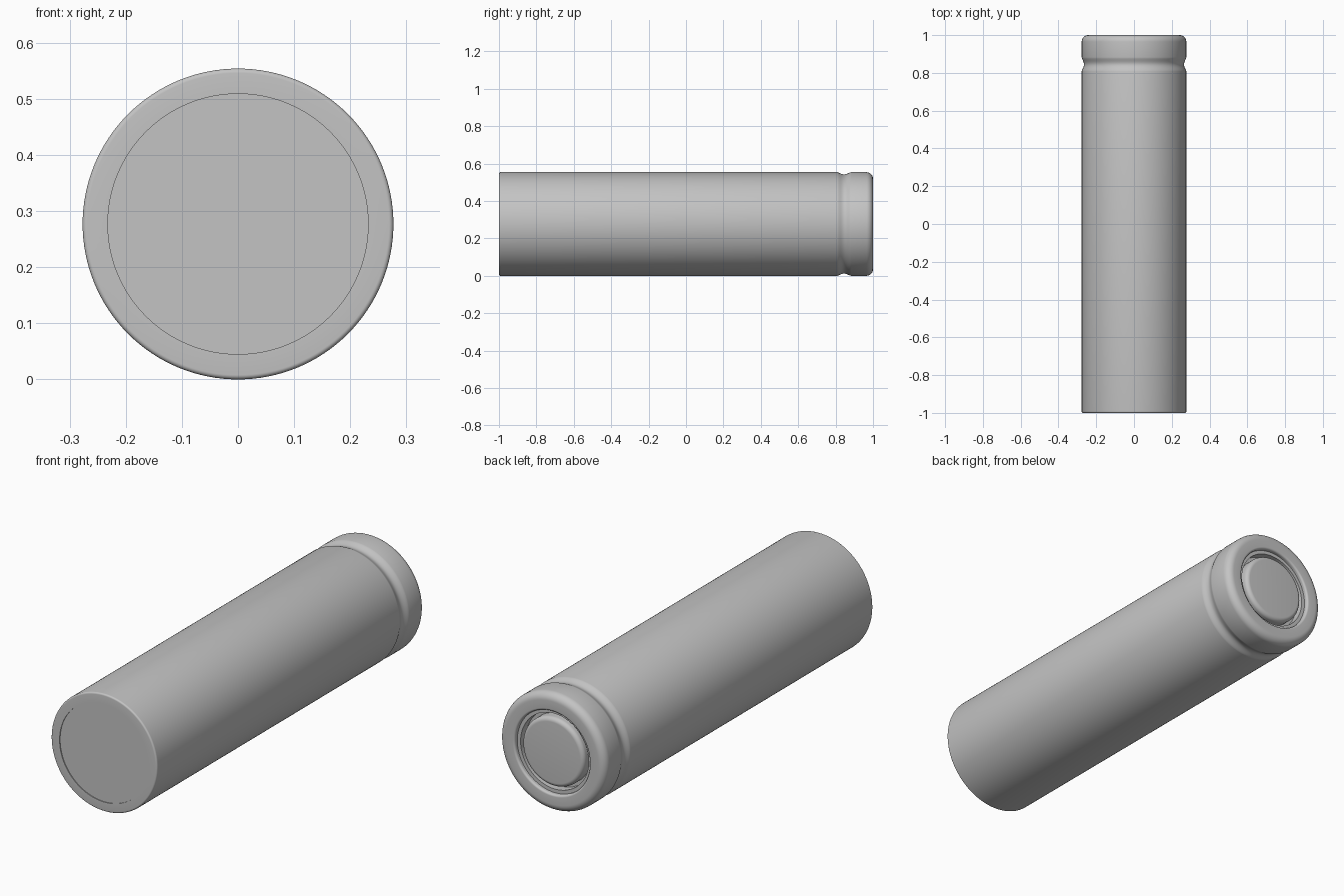
import bpy
import math
from mathutils import Vector

cube = bpy.data.objects.get("Cube")
if cube:
    bpy.data.objects.remove(cube)

RADIUS = 0.277
SEGMENTS = 128

metal = bpy.data.materials.new("plain grey")
metal.use_nodes = True
GREY = (0.55, 0.55, 0.55, 1)
metal.diffuse_color = GREY
metal.node_tree.nodes["Principled BSDF"].inputs["Base Color"].default_value = GREY


def fillet(centre_r, centre_y, size, start, end, steps=6):
    """Arc of (radius, y) points; angles in degrees, 0 points outward."""
    angles = [math.radians(start + (end - start) * i / steps) for i in range(steps + 1)]
    return [(centre_r + size * math.cos(a), centre_y + size * math.sin(a)) for a in angles]


def lathe(name, profile):
    """Spin a profile that starts and ends on the axis around y."""
    verts, rings = [], []
    for r, y in profile:
        count = SEGMENTS if r > 0 else 1
        rings.append([len(verts) + i for i in range(count)])
        for i in range(count):
            a = math.tau * i / SEGMENTS
            verts.append(Vector((r * math.cos(a), y, RADIUS + r * math.sin(a))))
    faces = []
    for low, high in zip(rings, rings[1:]):
        if len(low) == 1:
            faces.append(high)
        elif len(high) == 1:
            faces.append(low[::-1])
        else:
            for i in range(SEGMENTS):
                j = (i + 1) % SEGMENTS
                faces.append((low[j], low[i], high[i], high[j]))
    mesh = bpy.data.meshes.new(name)
    mesh.from_pydata(verts, [], faces)
    mesh.materials.append(metal)
    obj = bpy.data.objects.new(name, mesh)
    bpy.context.collection.objects.link(obj)
    bpy.ops.object.select_all(action="DESELECT")
    obj.select_set(True)
    bpy.context.view_layer.objects.active = obj
    bpy.ops.object.shade_smooth_by_angle(angle=math.radians(35))
    return obj


# Can: recessed base, long wall, crimp groove, rolled lip and end well
groove = []
for i in range(17):
    t = i / 16
    groove.append((RADIUS - 0.012 * math.sin(math.pi * t) ** 1.5, 0.808 + 0.075 * t))

can = [(0, -0.996), (0.232, -0.996), (0.232, -1)]
can += fillet(RADIUS - 0.008, -0.992, 0.008, -90, 0)
can += groove
can += fillet(RADIUS - 0.035, 0.965, 0.035, 0, 90, 10)
can += fillet(0.205, 0.99, 0.01, 90, 180)
can += [(0.195, 0.98), (0.178, 0.98), (0.178, 0.94), (0, 0.94)]
lathe("can", can)

# Raised contact button inside the lip
button = [(0, 0.935), (0.162, 0.935)]
button += fillet(0.142, 0.975, 0.02, 0, 90, 8)
button += [(0, 0.995)]
lathe("contact_button", button)
